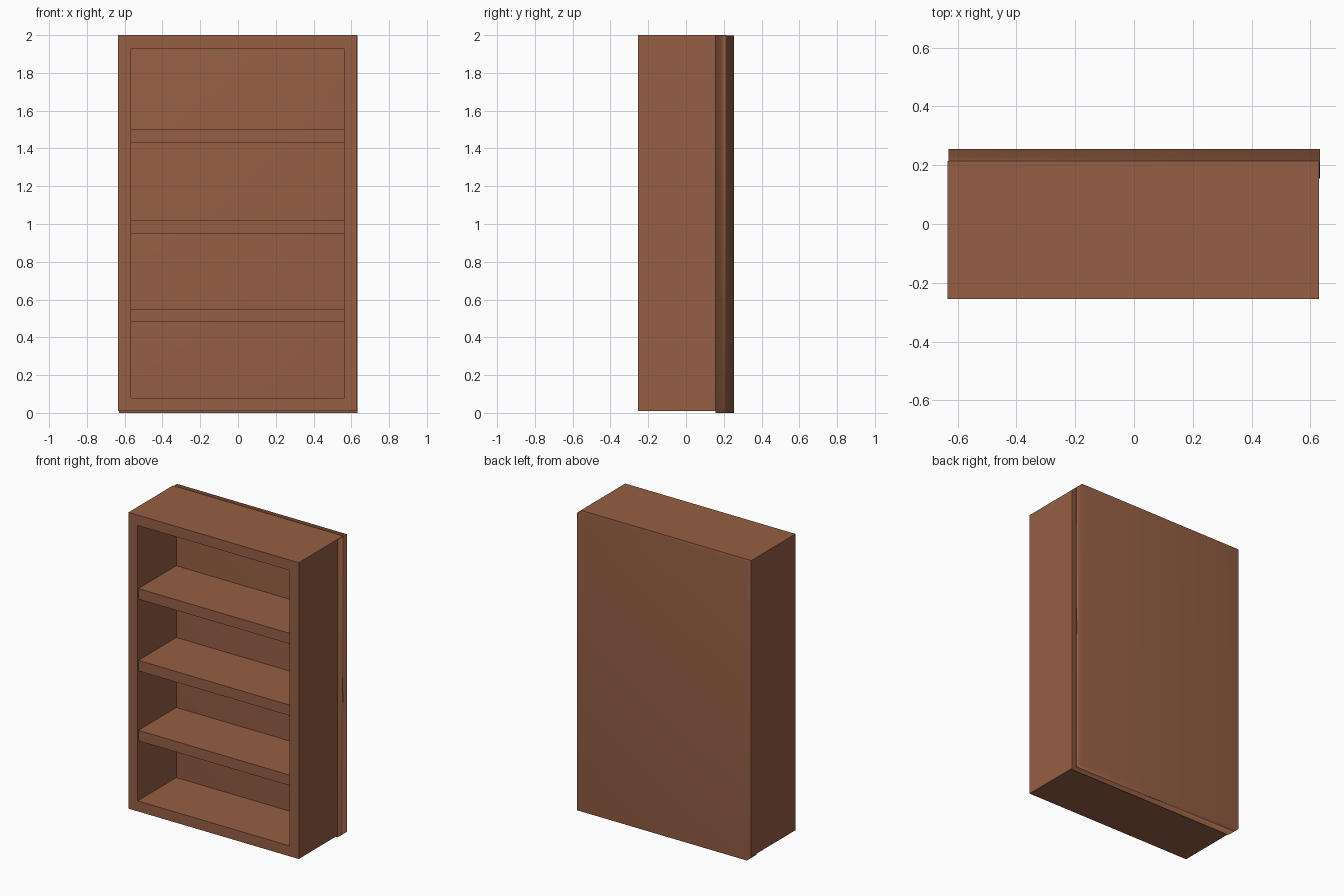
import bpy
import bmesh

if "Cube" in bpy.data.objects:
    bpy.data.objects.remove(bpy.data.objects["Cube"])

wood = bpy.data.materials.new("brown_wood")
wood.diffuse_color = (0.305, 0.114, 0.058, 1.0)
wood.use_nodes = True
wood.node_tree.nodes["Principled BSDF"].inputs["Base Color"].default_value = wood.diffuse_color


def board(name, x, y, z):
    """Box spanning the given (min, max) ranges."""
    mesh = bpy.data.meshes.new(name)
    bm = bmesh.new()
    bmesh.ops.create_cube(bm, size=1.0)
    for v in bm.verts:
        v.co = [r[0] + (c + 0.5) * (r[1] - r[0]) for c, r in zip(v.co, (x, y, z))]
    bm.to_mesh(mesh)
    bm.free()
    mesh.materials.append(wood)
    obj = bpy.data.objects.new(name, mesh)
    bpy.context.collection.objects.link(obj)
    return obj


FRONT, REAR = -0.255, 0.215
LEFT, RIGHT = -0.635, 0.63

# Outer frame: top and bottom boards with the two sides between them
board("top_board", (LEFT, RIGHT), (FRONT, REAR), (1.93, 2.0))
board("bottom_board", (LEFT, RIGHT), (FRONT, REAR), (0.01, 0.08))
board("left_side", (LEFT, -0.567), (FRONT, REAR), (0.08, 1.93))
board("right_side", (0.56, RIGHT), (FRONT, REAR), (0.08, 1.93))

# Shelves, set back slightly from the front edge
for i, z in enumerate((0.48, 0.95, 1.432)):
    board(f"shelf_{i + 1}", (-0.567, 0.56), (FRONT + 0.008, 0.17), (z, z + 0.071))

# Thick back panel, softly shaded across its edges, slightly offset from the frame
back = board("back_panel", (-0.631, 0.633), (0.155, 0.255), (0.0, 1.997))
for poly in back.data.polygons:
    poly.use_smooth = True
normals = back.modifiers.new("area_normals", 'WEIGHTED_NORMAL')
normals.mode = 'FACE_AREA'
normals.weight = 50
